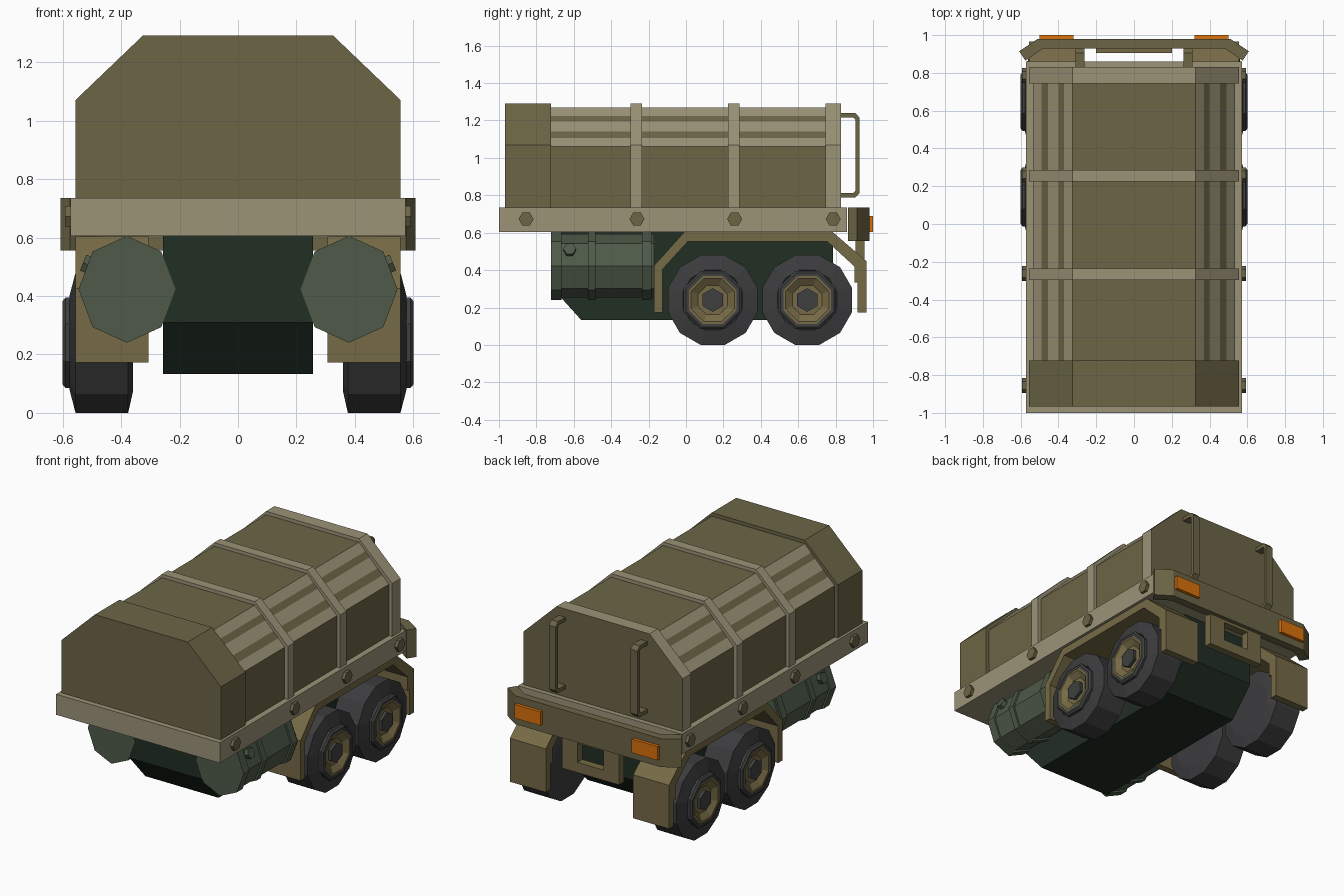
import bpy, bmesh, math
from mathutils import Matrix, Vector

if "Cube" in bpy.data.objects:
    bpy.data.objects.remove(bpy.data.objects["Cube"])


def material(name, r, g, b):
    m = bpy.data.materials.new(name)
    lin = [(c / 255 / 12.92) if c < 11 else ((c / 255 + 0.055) / 1.055) ** 2.4 for c in (r, g, b)]
    m.diffuse_color = (*lin, 1)
    m.use_nodes = True
    m.node_tree.nodes["Principled BSDF"].inputs["Base Color"].default_value = m.diffuse_color
    return m


TAN = material("light_tan", 155, 147, 119)
OLIVE = material("olive_canvas", 108, 101, 70)
KHAKI = material("khaki_metal", 118, 106, 70)
DARK = material("dark_green", 33, 46, 36)
TANK = material("tank_green", 78, 90, 73)
TYRE = material("tyre_grey", 60, 60, 62)
HUB = material("hub_grey", 62, 64, 62)
AMBER = material("amber_lamp", 218, 114, 12)


def finish(name, bm, mats):
    bmesh.ops.remove_doubles(bm, verts=bm.verts, dist=1e-5)
    bmesh.ops.recalc_face_normals(bm, faces=bm.faces)
    me = bpy.data.meshes.new(name)
    bm.to_mesh(me)
    bm.free()
    for m in mats:
        me.materials.append(m)
    ob = bpy.data.objects.new(name, me)
    bpy.context.collection.objects.link(ob)
    return ob


def prism(name, pts, axis, a, b, *mats):
    """Extrude a 2D outline along an axis from a to b."""
    place = {'x': lambda p, t: (t, p[0], p[1]),
             'y': lambda p, t: (p[0], t, p[1]),
             'z': lambda p, t: (p[0], p[1], t)}[axis]
    bm = bmesh.new()
    lo = [bm.verts.new(place(p, a)) for p in pts]
    hi = [bm.verts.new(place(p, b)) for p in pts]
    bm.faces.new(lo)
    bm.faces.new(hi)
    n = len(pts)
    for i in range(n):
        j = (i + 1) % n
        bm.faces.new((lo[i], lo[j], hi[j], hi[i]))
    return finish(name, bm, mats)


def box(name, x0, x1, y0, y1, z0, z1, mat):
    return prism(name, [(x0, y0), (x1, y0), (x1, y1), (x0, y1)], 'z', z0, z1, mat)


def ring(cx, cy, rx, ry, n, offset=0.0):
    return [(cx + rx * math.cos(offset + math.tau * i / n),
             cy + ry * math.sin(offset + math.tau * i / n)) for i in range(n)]


def lathe(name, profile, n, y, z, s, mat):
    """Revolve (radius, x) points about an axis along x, flats facing down."""
    bm = bmesh.new()
    rows = [[bm.verts.new((s * x, p, q)) for p, q in ring(y, z, r, r, n, math.pi / n)]
            for r, x in profile]
    bm.faces.new(rows[0])
    bm.faces.new(rows[-1])
    for u, v in zip(rows, rows[1:]):
        for i in range(n):
            j = (i + 1) % n
            bm.faces.new((u[i], u[j], v[j], v[i]))
    return finish(name, bm, [mat])


def mirrored(pts):
    return pts + [(-x, z) for x, z in reversed(pts)]


# Load bed
box("bed", -0.573, 0.573, -1.0, 0.86, 0.605, 0.735, TAN)

# Canvas cover with striped slopes
cuts = [1.06, 1.105, 1.14, 1.195, 1.225, 1.27]
slope = [(0.535 - (z - 1.06), z) for z in cuts]
cover = prism("cover", mirrored([(0.535, 0.73)] + slope), 'y', -0.73, 0.80, OLIVE, TAN)
for f in cover.data.polygons:
    z = f.center.z
    if 0.3 < f.normal.z < 0.9 and not (1.105 < z < 1.14 or 1.195 < z < 1.225):
        f.material_index = 1

# Front cap and ribs
hoop = mirrored([(0.557, 0.73), (0.557, 1.07), (0.325, 1.292)])
prism("cover_front_cap", hoop, 'y', -0.967, -0.722, OLIVE)
for y0, y1 in ((-0.297, -0.235), (0.225, 0.287), (0.745, 0.83)):
    rib = prism("cover_rib", hoop, 'y', y0, y1, TAN, OLIVE)
    if y1 > 0.8:  # rear wall is canvas coloured
        for f in rib.data.polygons:
            if f.normal.y > 0.9:
                f.material_index = 1

# Chassis block
prism("chassis", [(-0.72, 0.61), (-0.72, 0.31), (-0.56, 0.133), (0.62, 0.133),
                  (0.785, 0.31), (0.785, 0.61)], 'x', -0.256, 0.256, DARK)

# Rear bumper
prism("rear_bumper", mirrored([(0.575, 0.865), (0.608, 0.915), (0.51, 0.98)])[:3] +
      [(-0.51, 0.98), (-0.608, 0.915), (-0.575, 0.865), (-0.48, 0.93), (0.48, 0.93)],
      'z', 0.555, 0.735, OLIVE)

# Hitch frame under the bumper
box("hitch_bottom", -0.2, 0.2, 0.905, 0.955, 0.35, 0.415, KHAKI)
box("hitch_top", -0.2, 0.2, 0.905, 0.955, 0.535, 0.6, KHAKI)
for s in (1, -1):
    box("hitch_post", s * 0.09, s * 0.2, 0.905, 0.955, 0.415, 0.535, KHAKI)

fender = [(-0.17, 0.172), (-0.17, 0.425), (-0.01, 0.603), (0.785, 0.603), (0.965, 0.447),
          (0.965, 0.172), (0.918, 0.172), (0.918, 0.335), (0.9, 0.335), (0.9, 0.42),
          (0.755, 0.553), (0.01, 0.553), (-0.125, 0.405), (-0.125, 0.172)]
handle = [(0.82, 1.24), (0.905, 1.24), (0.928, 1.215), (0.928, 0.812), (0.905, 0.788),
          (0.82, 0.788), (0.82, 0.812), (0.895, 0.812), (0.905, 0.822), (0.905, 1.206),
          (0.895, 1.216), (0.82, 1.216)]

for s in (1, -1):
    # Fender, rear handle and lamp
    prism("fender", fender, 'x', s * 0.306, s * 0.557, KHAKI)
    prism("rear_handle", handle, 'x', s * 0.262, s * 0.31, OLIVE)
    box("rear_lamp", s * 0.32, s * 0.5, 0.975, 1.0, 0.603, 0.69, AMBER)

    # Hex bolts along the bed
    for y in (-0.855, -0.262, 0.26, 0.787):
        prism("bed_bolt", ring(y, 0.673, 0.04, 0.04, 6), 'x', s * 0.56, s * 0.592, OLIVE)

    # Fuel tank with bands and filler cap
    prism("fuel_tank", ring(s * 0.38, 0.423, 0.154, 0.17, 8), 'y', -0.715, -0.17, TANK)
    for y0, y1 in ((-0.722, -0.665), (-0.525, -0.485), (-0.235, -0.185)):
        prism("tank_band", ring(s * 0.38, 0.423, 0.166, 0.183, 8), 'y', y0, y1, TANK)
    cap = prism("tank_cap", ring(0, 0, 0.034, 0.034, 6), 'x', -0.02, 0.025, TANK)
    cap.data.transform(Matrix.Rotation(-math.radians(22), 4, 'Y'))
    if s < 0:
        cap.data.transform(Matrix.Scale(-1, 4, Vector((1, 0, 0))))
        cap.data.flip_normals()
    cap.data.transform(Matrix.Translation((s * 0.507, -0.622, 0.505)))

    # Wheels
    for y in (0.143, 0.648):
        lathe("tyre", [(0.15, 0.36), (0.175, 0.36), (0.2485, 0.376), (0.2485, 0.556),
                       (0.165, 0.577), (0.15, 0.565)], 12, y, 0.24, s, TYRE)
        lathe("wheel_ring", [(0.168, 0.55), (0.168, 0.59), (0.155, 0.6), (0.138, 0.6),
                             (0.138, 0.55)], 8, y, 0.24, s, HUB)
        lathe("wheel_rim", [(0.139, 0.55), (0.139, 0.598), (0.125, 0.598),
                            (0.085, 0.572)], 8, y, 0.24, s, KHAKI)
        prism("wheel_hub", ring(y, 0.24, 0.063, 0.063, 6, math.pi / 6), 'x',
              s * 0.56, s * 0.592, HUB)
